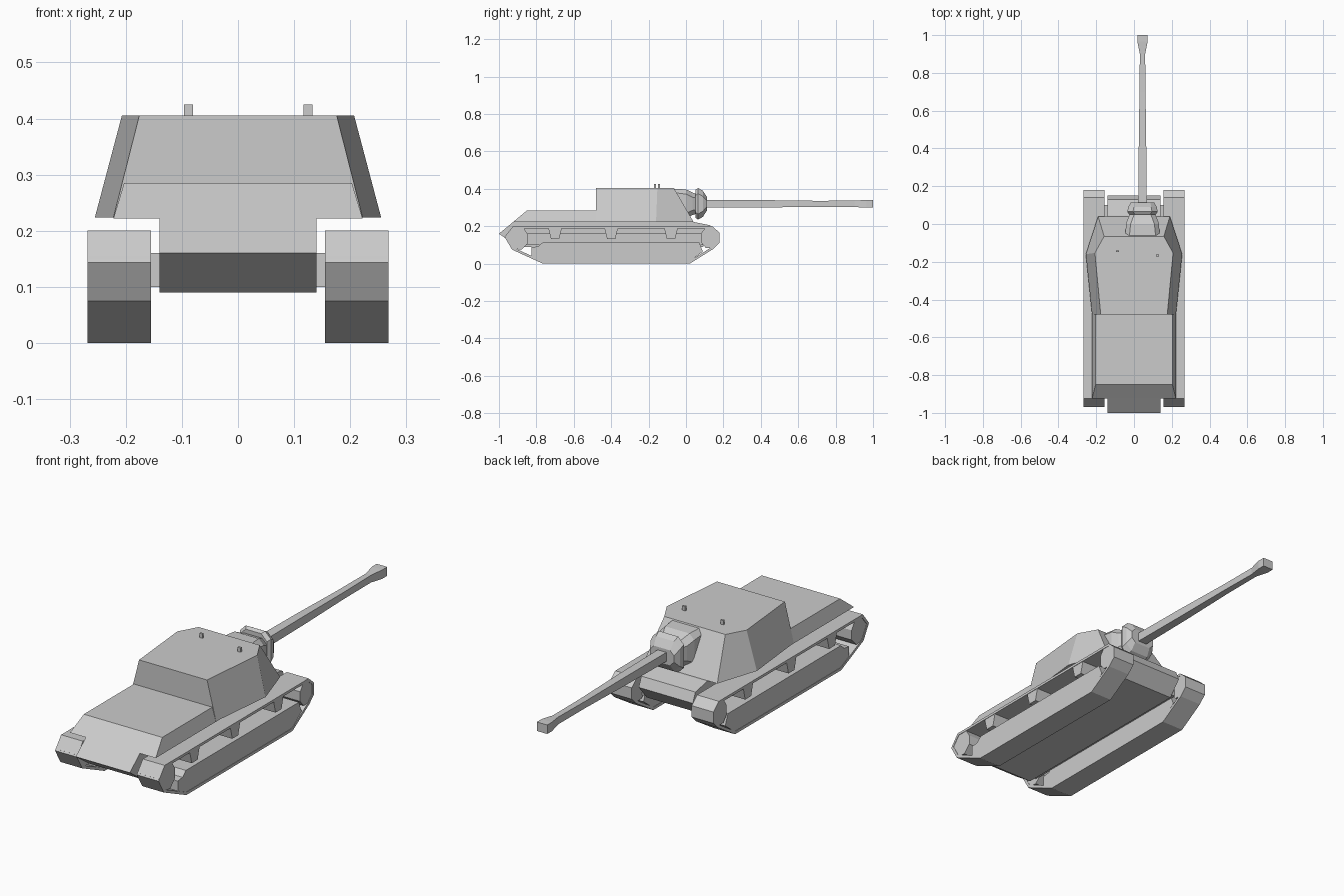
import bpy, bmesh

if "Cube" in bpy.data.objects:
    bpy.data.objects.remove(bpy.data.objects["Cube"])


def loft(name, rings):
    """Skin equal-length closed rings of points and cap both ends."""
    bm = bmesh.new()
    vs = [[bm.verts.new(p) for p in r] for r in rings]
    n = len(vs[0])
    for a, b in zip(vs, vs[1:]):
        for i in range(n):
            j = (i + 1) % n
            bm.faces.new((a[i], a[j], b[j], b[i]))
    bm.faces.new(vs[0][::-1])
    bm.faces.new(vs[-1])
    bmesh.ops.recalc_face_normals(bm, faces=bm.faces)
    me = bpy.data.meshes.new(name)
    bm.to_mesh(me)
    bm.free()
    ob = bpy.data.objects.new(name, me)
    bpy.context.collection.objects.link(ob)
    return ob


def side_prism(name, profile, x0, x1):
    """Extrude a (y, z) profile across x."""
    return loft(name, [[(x, y, z) for y, z in profile] for x in (x0, x1)])


def mirrored(half, z):
    """Symmetric plan outline from right-hand (x, y) points."""
    return [(x, y, z) for x, y in half] + [(-x, y, z) for x, y in half[::-1]]


def chamfered(y, hw, hh, c, cx=0.045, cz=0.32):
    """Rectangle with cut corners in the xz plane."""
    pts = [(hw - c, hh), (hw, hh - c), (hw, c - hh), (hw - c, -hh),
           (c - hw, -hh), (-hw, c - hh), (-hw, hh - c), (c - hw, hh)]
    return [(cx + x, y, cz + z) for x, z in pts]


def square(y, hw, hh, cx=0.045, cz=0.32):
    return [(cx + a * hw, y, cz + b * hh) for a, b in ((1, 1), (1, -1), (-1, -1), (-1, 1))]


# Lower hull, engine deck and casemate
side_prism("lower_hull", [(-1, .16), (-.925, .222), (.045, .222), (.13, .205),
                          (.15, .16), (.09, .09), (-.9, .09)], -.14, .14)
loft("engine_deck", [mirrored([(.222, -.925), (.222, -.4)], .222),
                     mirrored([(.203, -.85), (.203, -.4)], .285)])
loft("casemate", [mirrored([(.222, -.48), (.255, -.16), (.19, .04)], .224),
                  mirrored([(.176, -.48), (.207, -.153), (.158, -.065)], .405)])

# Gun housing, shield and barrel
loft("gun_housing", [chamfered(-.07, .09, .08, .02), chamfered(.0, .088, .077, .025),
                     chamfered(.035, .075, .06, .025), chamfered(.065, .06, .05, .02)])
loft("gun_shield", [chamfered(.05, .07, .075, .03), chamfered(.065, .08, .084, .03),
                    chamfered(.09, .076, .07, .03), chamfered(.113, .062, .035, .02)])
loft("gun_barrel", [square(.1, .023, .021), square(.4, .02, .02), square(.7, .016, .016),
                    square(.9, .014, .017), square(.965, .027, .021), square(1, .027, .021)])

# Roof periscopes
for i, (x, y) in enumerate([(-.088, -.144), (.125, -.166)]):
    loft("periscope_%d" % (i + 1), [[(x + a * .008, y + b * .005, z) for a, b in
         ((-1, -1), (1, -1), (1, 1), (-1, 1))] for z in (.4, .425)])

# Running gear on both sides
outer = [(-.925, .2), (-.97, .143), (-.93, .075), (-.765, 0), (.02, 0),
         (.145, .078), (.18, .112), (.18, .165), (.14, .2)]
inner = [(-.918, .188), (-.955, .143), (-.921, .085), (-.763, .013), (.017, .013),
         (.138, .089), (.168, .117), (.168, .16), (.136, .188)]
road_wheels = [(-.825, .03), (-.825, .088), (-.79, .092), (-.765, .115), (.07, .115),
               (.09, .065), (.017, .01), (-.763, .01)]
rear_wheel = [(-.925, .195), (-.965, .15), (-.928, .08), (-.88, .075),
              (-.845, .11), (-.845, .155), (-.87, .195)]
front_wheel = [(.175, .162), (.138, .195), (.105, .195), (.08, .16),
               (.08, .115), (.105, .085), (.143, .085), (.175, .117)]
for side, s in (("left", -1), ("right", 1)):
    a, b = s * .155, s * .268
    # Track band: outer and inner loops joined into a hollow tube
    rings = [(a, outer), (b, outer), (b, inner), (a, inner)]
    n = len(outer)
    verts = [(x, y, z) for x, p in rings for y, z in p]
    faces = [(r * n + i, r * n + (i + 1) % n, (r + 1) % 4 * n + (i + 1) % n, (r + 1) % 4 * n + i)
             for r in range(4) for i in range(n)]
    me = bpy.data.meshes.new(side + "_track")
    me.from_pydata(verts, [], faces)
    bm = bmesh.new()
    bm.from_mesh(me)
    bmesh.ops.recalc_face_normals(bm, faces=bm.faces)
    bm.to_mesh(me)
    bm.free()
    bpy.context.collection.objects.link(bpy.data.objects.new(me.name, me))
    # Wheels and return rollers between the runs
    a, b = s * .157, s * .266
    side_prism(side + "_road_wheels", road_wheels, a, b)
    side_prism(side + "_rear_wheel", rear_wheel, a, b)
    side_prism(side + "_front_wheel", front_wheel, a, b)
    for i, y in enumerate((-.7, -.4, -.08)):
        side_prism("%s_return_roller_%d" % (side, i + 1),
                   [(y - .037, .192), (y + .037, .192), (y + .022, .132), (y - .022, .132)], a, b)
    # Axle beam joining the running gear to the hull
    side_prism(side + "_axle_beam", [(-.88, .1), (-.88, .16), (.1, .16), (.1, .1)],
               s * .135, s * .16)
